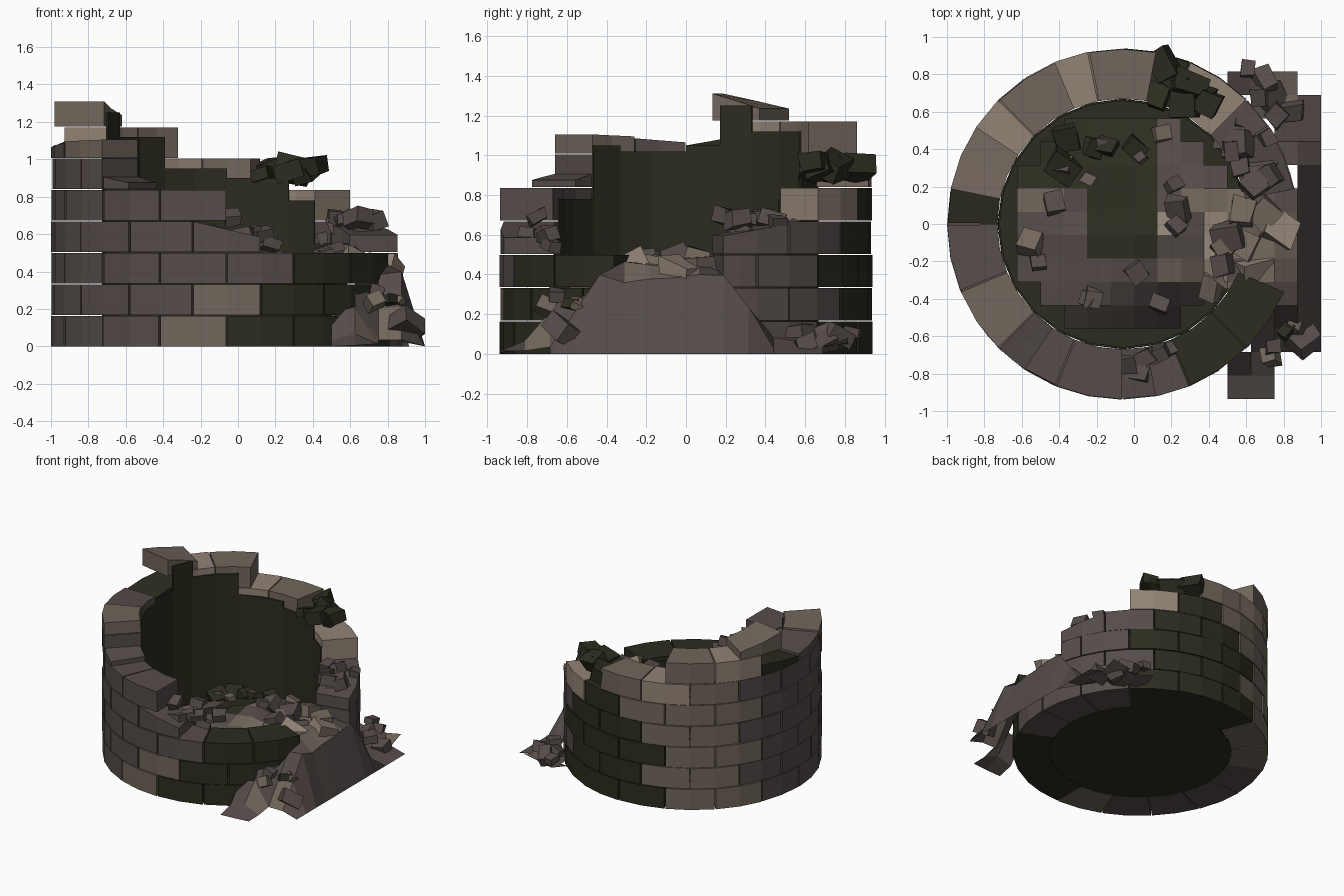
import bpy, bmesh, math, random
from mathutils import Vector, Matrix, Euler

if "Cube" in bpy.data.objects:
    bpy.data.objects.remove(bpy.data.objects["Cube"])

rng = random.Random(7)
CX, R_OUT, R_IN = -0.06, 0.94, 0.67
COURSE, STEP, GAP = 0.168, 22.5, 0.005
HALF = STEP / 2
OLIVE, BROWN, TAUPE, TAN = range(4)


def material(name, rgb):
    m = bpy.data.materials.new(name)
    m.use_nodes = True
    m.diffuse_color = (*rgb, 1)
    m.node_tree.nodes["Principled BSDF"].inputs["Base Color"].default_value = (*rgb, 1)
    return m


MATS = [material("dark olive stone", (0.025, 0.025, 0.014)),
        material("purple brown stone", (0.092, 0.073, 0.068)),
        material("taupe stone", (0.165, 0.133, 0.104)),
        material("pale tan stone", (0.29, 0.23, 0.18))]


def finish(bm, name):
    mesh = bpy.data.meshes.new(name)
    bm.to_mesh(mesh)
    bm.free()
    for m in MATS:
        mesh.materials.append(m)
    obj = bpy.data.objects.new(name, mesh)
    bpy.context.collection.objects.link(obj)


def polar(r, deg, z):
    a = math.radians(deg)
    return Vector((CX + r * math.cos(a), r * math.sin(a), z))


# Wall blocks: curved bricks, with an optional sloping broken top
def block(bm, a0, a1, z0, top0, top1, mat):
    pad, r_out = 0.3, R_OUT - rng.uniform(0, 0.008)
    rings = []
    for t in (0, 0.5, 1):
        a = a0 + pad + (a1 - a0 - 2 * pad) * t
        top = top0 + (top1 - top0) * t - GAP
        rings.append([bm.verts.new(polar(r, a, z)) for r, z in
                      ((R_IN, z0), (r_out, z0), (r_out, top), (R_IN, top))])
    faces = [bm.faces.new(rings[0][::-1]), bm.faces.new(rings[2])]
    for p, q in zip(rings, rings[1:]):
        for i in range(4):
            j = (i + 1) % 4
            faces.append(bm.faces.new((p[i], p[j], q[j], q[i])))
    for f in faces:
        f.material_index = mat
    bmesh.ops.recalc_face_normals(bm, faces=faces)


def block_colour(course, a):
    a %= 360
    if course == 6:
        if a < 158:
            return TAN if a > 135 else TAUPE
        return OLIVE if a < 180 else BROWN if a < 203 else TAUPE
    if course == 7:
        return TAUPE
    if course == 4 and 45 < a < 67 or course == 5 and 101 < a < 123:
        return TAN
    if course < 2 and 248 + HALF * course < a < 270 + HALF * course:
        return TAUPE
    if 46 < a < 118 - 8 * course or 270 + HALF * course < a < 345:
        return OLIVE
    if a < 46 or a > 345 or a > 152:
        return BROWN
    return TAUPE


# Surviving runs of each course: start angle, end angle, top at each end
full = [COURSE * (i + 1) for i in range(7)]
RUNS = {
    0: [(0, 360, full[0], full[0])],
    1: [(HALF, 360 + HALF, full[1], full[1])],
    2: [(HALF, STEP, full[2], full[2]), (STEP, 337.5, full[2], full[2])],
    3: [(HALF, 33.75, 0.6, 0.66), (33.75, 258.75, full[3], full[3]),
        (258.75, 281.25, full[3], 0.59)],
    4: [(45, 270, full[4], full[4])],
    5: [(78.75, 213.75, full[5], full[5]), (213.75, 225, full[5], full[5]),
        (225, 236.25, 0.91, 0.88)],
    6: [(112.5, 157.5, full[6], full[6]), (157.5, 180, 1.10, 1.055),
        (180, 202.5, 1.07, 1.09), (202.5, 225, 1.10, 1.11)],
    7: [(146.25, 168.75, 1.24, 1.315)],
}
for course, runs in RUNS.items():
    bm = bmesh.new()
    for start, end, top0, top1 in runs:
        count = max(1, round((end - start) / STEP))
        width = (end - start) / count
        for i in range(count):
            a = start + i * width
            block(bm, a, a + width, course * COURSE, top0, top1,
                  block_colour(course, a + width / 2))
    finish(bm, f"wall_course_{course + 1}")

# Inner lining: stepped dark shell behind the blocks (end angle, height)
LINING = [(15, 0.3), (45, 0.55), (60, 0.78), (90, 0.9), (120, 0.95), (150, 1.12),
          (165, 1.25), (180, 1.05), (210, 1.02), (225, 1.05), (255, 0.78),
          (270, 0.62), (285, 0.55), (330, 0.47), (360, 0.3)]
bm = bmesh.new()
for a in range(0, 360, 15):
    height = next(h for end, h in LINING if a < end)
    corners = ((a, 0), (a + 15, 0), (a + 15, height), (a, height))
    inner, outer = [[bm.verts.new(polar(r, d, z)) for d, z in corners]
                    for r in (R_IN - 0.012, R_IN - 0.002)]
    bm.faces.new(inner[::-1])
    bm.faces.new(outer)
    for i in range(4):
        j = (i + 1) % 4
        bm.faces.new((inner[i], inner[j], outer[j], outer[i]))
bmesh.ops.recalc_face_normals(bm, faces=bm.faces)
finish(bm, "inner_lining")

bm = bmesh.new()
bmesh.ops.create_cone(bm, cap_ends=True, segments=24, radius1=R_IN, radius2=R_IN,
                      depth=0.02, matrix=Matrix.Translation((CX, 0, 0.011)))
finish(bm, "floor")


# Rubble mound: height grid heaped inside and spilling through the breach
def mound_height(x, y):
    if x < 0.45:
        heap = 0.47 - 0.38 * math.hypot(x - 0.2, y + 0.1)
        return max(0.04, min(heap, (y + 0.63) * 1.4))
    front_edge = (y + 0.85) * 1.2 if x < 0.7 else (y + 0.72) * 1.35
    crest = 0.46 if x < 0.8 else 0.38
    return max(0.0, min(crest, (1 - x) * 3.1, front_edge, (0.45 - y) * 1.6))


def cell_colour(x, y):
    if x < 0.02 and y > 0.2 or -0.25 < x < 0.1 and y > -0.2:
        return OLIVE
    if 0.6 < x < 0.87 and -0.35 < y < 0.1:
        return TAUPE
    if 0.1 < x < 0.72 and -0.45 < y < 0.15:
        return rng.choice((BROWN, BROWN, TAUPE, TAUPE, TAN))
    return BROWN if x > 0.87 else rng.choice((BROWN, BROWN, BROWN, BROWN, TAUPE))


def cell_kept(x, y):
    d = math.hypot(x - CX, y)
    if d < 0.62:
        return True
    if x < 0.5:
        return False
    if x > 0.87:
        return abs(y) < 0.69
    if y < -0.69:
        return x < 0.75
    return y < 0.82 and (d > 0.92 or -0.5 < y < 0.2)


CELL, SIDE = 0.125, 15
bm = bmesh.new()
grid = {}
for i in range(SIDE + 1):
    for j in range(SIDE + 1):
        x, y = 1 - i * CELL, -0.935 + j * CELL
        h = mound_height(x, y)
        if i and h > 0.03:
            h += rng.uniform(-0.025, 0.025)
        elif i and x > 0.45 and math.hypot(x - CX, y) > 0.85:
            h = rng.uniform(0, 0.09)
        grid[i, j] = bm.verts.new((x, y, h))
for i in range(SIDE):
    for j in range(SIDE):
        x, y = 1 - (i + 0.5) * CELL, -0.935 + (j + 0.5) * CELL
        if cell_kept(x, y):
            f = bm.faces.new((grid[i, j], grid[i, j + 1], grid[i + 1, j + 1], grid[i + 1, j]))
            f.material_index = cell_colour(x, y)
bmesh.ops.delete(bm, geom=[v for v in bm.verts if not v.link_faces], context="VERTS")
bmesh.ops.recalc_face_normals(bm, faces=bm.faces)
finish(bm, "rubble_mound")


# Fallen stones: tilted, slightly crushed boxes
def stone(bm, pos, size, mat):
    turn = Euler([rng.uniform(-0.5, 0.5), rng.uniform(-0.5, 0.5), rng.uniform(0, 3)]).to_matrix()
    shape = Vector([size * rng.uniform(0.7, 1.15) for _ in range(2)] + [size * 0.6])
    made = bmesh.ops.create_cube(bm, size=1)["verts"]
    for v in made:
        crushed = Vector([c * s * rng.uniform(0.75, 1.1) for c, s in zip(v.co, shape)])
        v.co = turn @ crushed + Vector(pos)
        v.co.z = max(v.co.z, 0)
        v.co.x = min(v.co.x, 1)
    for f in {f for v in made for f in v.link_faces}:
        f.material_index = mat


def scatter(name, count, r_range, a_range, z_range, size, mats):
    bm = bmesh.new()
    for i in range(count):
        t = (i + rng.random()) / count
        p = polar(rng.uniform(*r_range), a_range[0] + (a_range[1] - a_range[0]) * t, 0)
        p.z = rng.uniform(*z_range) if z_range else mound_height(p.x, p.y) + 0.03
        stone(bm, p, size * rng.uniform(0.7, 1.25), mats[i % len(mats)])
    finish(bm, name)


scatter("stones_inside", 16, (0.2, 0.58), (0, 360), None, 0.11, (BROWN, BROWN, TAUPE))
scatter("stones_inside_back", 5, (0.4, 0.58), (80, 140), None, 0.13, (OLIVE,))
scatter("stones_on_high_ledge", 8, (0.7, 0.88), (54, 78), (0.87, 0.98), 0.15, (OLIVE,))
scatter("stones_on_low_ledge", 12, (0.68, 0.9), (14, 44), (0.57, 0.69), 0.13, (BROWN,))
scatter("stones_in_breach", 9, (0.5, 0.85), (-28, 8), (0.42, 0.49), 0.15,
        (TAUPE, BROWN, TAN, TAUPE))
scatter("stones_front_spill", 5, (1.0, 1.1), (-46, -24), (0.1, 0.32), 0.11,
        (TAUPE, BROWN, OLIVE))
scatter("stones_back_spill", 6, (1.0, 1.1), (32, 52), (0.03, 0.12), 0.12, (BROWN,))
scatter("stones_on_front_wall", 4, (0.7, 0.85), (272, 292), (0.52, 0.6), 0.1, (BROWN,))

bm = bmesh.new()
stone(bm, (-0.03, -0.75, 0.69), 0.11, BROWN)
stone(bm, (0.91, -0.62, 0.12), 0.17, BROWN)
finish(bm, "loose_blocks")
